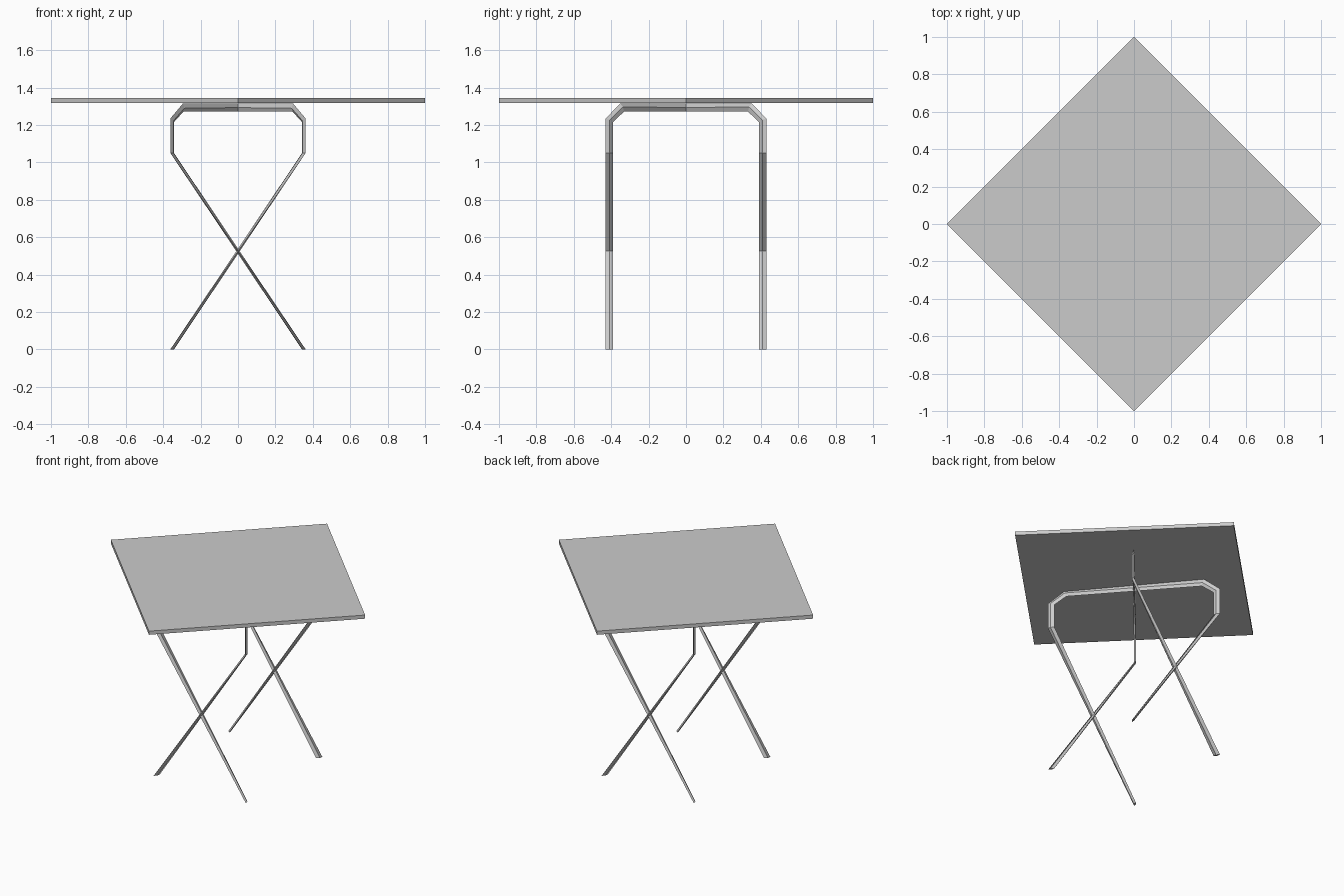
import bpy, bmesh, math
from mathutils import Vector

if "Cube" in bpy.data.objects:
    bpy.data.objects.remove(bpy.data.objects["Cube"])

# Table top: square slab turned 45 degrees
bpy.ops.mesh.primitive_cube_add(size=1, location=(0, 0, 1.33), rotation=(0, 0, math.pi / 4))
top = bpy.context.object
top.name = "table_top"
top.scale = (math.sqrt(2), math.sqrt(2), 0.026)

# Frame layout: post centre, radial direction towards it and its side direction
CX, CY = 0.352, 0.41
R = math.hypot(CX, CY)
D = Vector((CX / R, CY / R, 0))
S = Vector((CY / R, -CX / R, 0))
# Flat bar cross-section as (x, y) offsets, long axis pointing radially
SECTION = [(0.01, 0.02), (-0.008, 0.002), (-0.01, -0.02), (0.008, -0.002)]
UV = [(x * D.x + y * D.y, x * S.x + y * S.y) for x, y in SECTION]


def half_rings():
    """Rings from the foot up to the start of the rail."""
    post = [Vector((CX + x, CY + y, 1.05)) for x, y in SECTION]
    # foot is the mirrored section; the side corners swap so the bar twists
    foot = [Vector((-CX - SECTION[i][0], CY + SECTION[i][1], 0)) for i in (0, 3, 2, 1)]
    bend = [D * (R + u) + S * v + Vector((0, 0, 1.225 + 0.42 * u)) for u, v in UV]
    rail = [D * (0.45 + 0.4 * u) + S * v + Vector((0, 0, 1.293 + u)) for u, v in UV]
    return [foot, post, bend, rail]


def build_frame(name, flip):
    """Bent bar: leg, post, diagonal rail, post, leg."""
    first = half_rings()
    # half turn about z gives the other side; re-order corners to match sides
    second = [[Vector((-r[i].x, -r[i].y, r[i].z)) for i in (0, 3, 2, 1)] for r in reversed(first)]
    bm = bmesh.new()
    rings = [[bm.verts.new((p.x * flip, p.y, p.z)) for p in r] for r in first + second]
    for a, b in zip(rings, rings[1:]):
        for i in range(4):
            j = (i + 1) % 4
            bm.faces.new((a[i], a[j], b[j], b[i]))
    bm.faces.new(rings[0])
    bm.faces.new(rings[-1])
    bmesh.ops.recalc_face_normals(bm, faces=bm.faces)
    mesh = bpy.data.meshes.new(name)
    bm.to_mesh(mesh)
    bm.free()
    bpy.context.collection.objects.link(bpy.data.objects.new(name, mesh))


# Two crossing leg frames, mirrored in x
build_frame("leg_frame_a", 1)
build_frame("leg_frame_b", -1)
